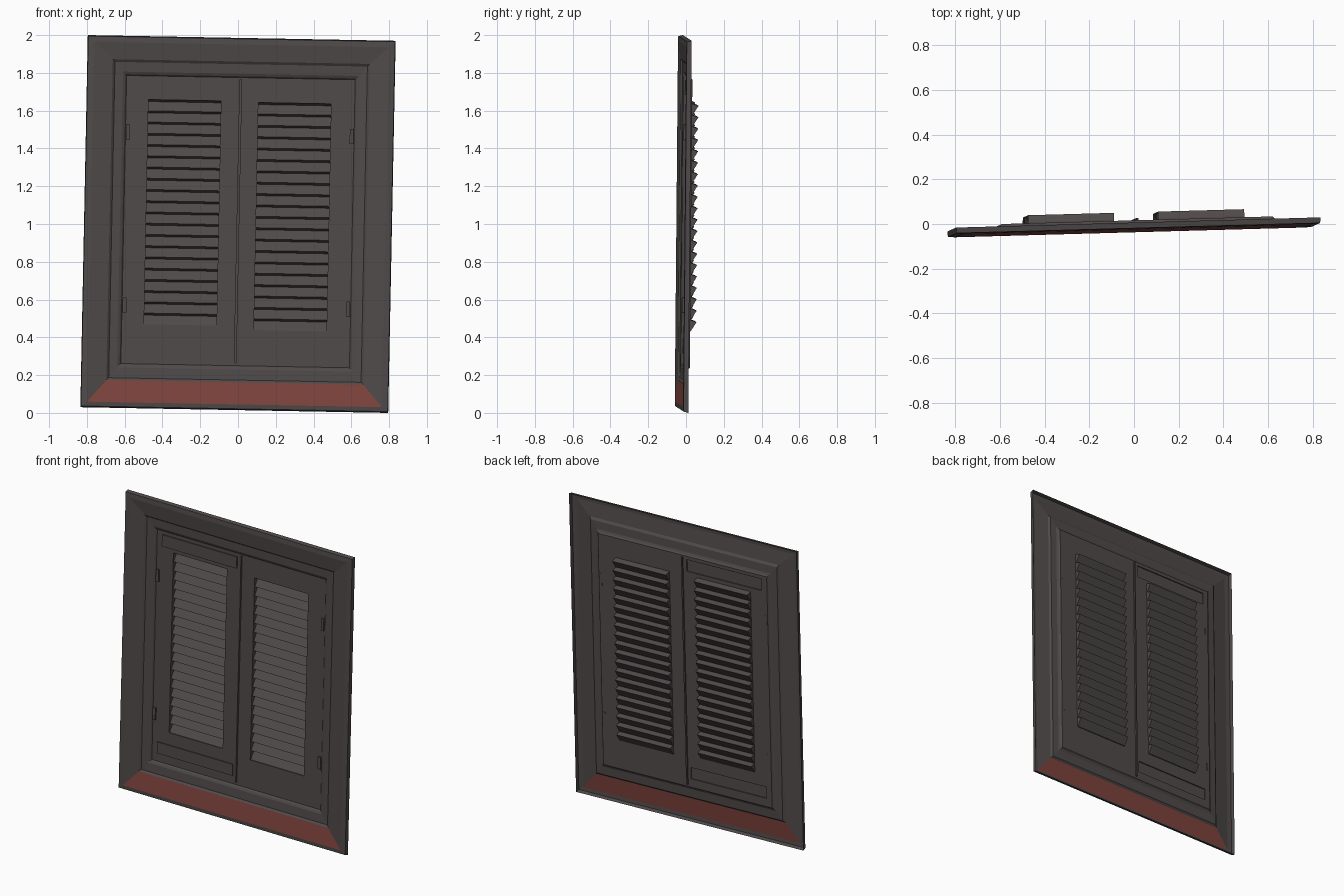
import bpy, bmesh
from mathutils import Vector

if "Cube" in bpy.data.objects:
    bpy.data.objects.remove(bpy.data.objects["Cube"])


def material(name, rgb):
    m = bpy.data.materials.new(name)
    m.diffuse_color = (*rgb, 1)
    m.use_nodes = True
    m.node_tree.nodes["Principled BSDF"].inputs["Base Color"].default_value = m.diffuse_color
    return m


GREY = material("dark grey paint", (0.080, 0.070, 0.068))
RED = material("brick red sill", (0.215, 0.058, 0.047))

PANEL = 0.012      # depth of the shutter boards
SLAT_LOW, SLAT_TIP = 0.018, 0.049


def place(u, w, d):
    """Window plane (across, up, depth) to the slightly rotated world position."""
    return Vector((u + 0.02 * w, d + 0.028 * u + 0.009 * w - 0.002, 1.0 + w - 0.0185 * u))


def finish(name, bm, mats=(GREY,)):
    bmesh.ops.remove_doubles(bm, verts=bm.verts, dist=0.0002)
    bmesh.ops.recalc_face_normals(bm, faces=bm.faces)
    if sum(f.normal.y * f.calc_area() for f in bm.faces) > 0:
        bmesh.ops.reverse_faces(bm, faces=bm.faces)
    me = bpy.data.meshes.new(name)
    bm.to_mesh(me)
    bm.free()
    for m in mats:
        me.materials.append(m)
    ob = bpy.data.objects.new(name, me)
    bpy.context.collection.objects.link(ob)
    return ob


def face(bm, pts, mat=0):
    f = bm.faces.new([bm.verts.new(place(*p)) for p in pts])
    f.material_index = mat


# Surround: nested mitred rings (half width, top, bottom, depth)
def build_surround():
    rings = [
        (0.815, 0.985, -0.985, 0.000),    # outer return
        (0.812, 0.980, -0.978, -0.025),
        (0.780, 0.950, -0.955, -0.027),   # front face
        (0.680, 0.860, -0.838, -0.015),   # sloped band, red at the sill
        (0.668, 0.846, -0.826, -0.005),   # moulding step
        (0.625, 0.795, -0.770, -0.002),
        (0.612, 0.782, -0.757, 0.004),
        (0.605, 0.775, -0.750, PANEL),    # rebate down to shutters
    ]
    bm = bmesh.new()
    loops = [[(-h, b, d), (h, b, d), (h, t, d), (-h, t, d)] for h, t, b, d in rings]
    for r, (a, c) in enumerate(zip(loops, loops[1:])):
        for i in range(4):
            j = (i + 1) % 4
            face(bm, [a[i], a[j], c[j], c[i]], 1 if (r == 2 and i == 0) else 0)
    finish("window_surround", bm, (GREY, RED))


# Shutter board: stepped sheet with an open slat window and raised or sunk rectangles
def build_board(name, u0, u1, hole, features):
    rects = [hole] + [f[:4] for f in features]
    us = sorted({u0, u1, *[r[0] for r in rects], *[r[1] for r in rects]})
    ws = sorted({-0.750, 0.775, *[r[2] for r in rects], *[r[3] for r in rects]})

    def inside(r, u, w):
        return r[0] < u < r[1] and r[2] < w < r[3]

    def depth(i, j):
        if not (0 <= i < len(us) - 1 and 0 <= j < len(ws) - 1):
            return PANEL
        u, w = (us[i] + us[i + 1]) / 2, (ws[j] + ws[j + 1]) / 2
        if inside(hole, u, w):
            return None
        return next((f[4] for f in features if inside(f, u, w)), PANEL)

    bm = bmesh.new()
    for i in range(len(us) - 1):
        for j in range(len(ws) - 1):
            d = depth(i, j)
            if d is None:
                continue
            a, b, c, e = us[i], us[i + 1], ws[j], ws[j + 1]
            face(bm, [(a, c, d), (b, c, d), (b, e, d), (a, e, d)])
            # step walls to the right and upper neighbours
            for d2, p, q in ((depth(i + 1, j), (b, c), (b, e)), (depth(i, j + 1), (a, e), (b, e))):
                if d2 is not None and d2 != d:
                    face(bm, [(*p, d), (*q, d), (*q, d2), (*p, d2)])
    finish(name, bm)


# Louvres: sawtooth slats with closed sides
def build_louvres(name, hole, count=20):
    u0, u1, w0, w1 = hole
    bm = bmesh.new()
    step = (w1 - w0) / count
    for k in range(count):
        lo = w0 + k * step
        tip, hi = lo + 0.82 * step, lo + step
        line = [(lo, SLAT_LOW), (tip, SLAT_TIP), (hi, SLAT_LOW)]
        for (wa, da), (wb, db) in zip(line, line[1:]):
            face(bm, [(u0, wa, da), (u1, wa, da), (u1, wb, db), (u0, wb, db)])
            for u in (u0, u1):
                face(bm, [(u, wa, PANEL), (u, wa, da), (u, wb, db), (u, wb, PANEL)])
    for w in (w0, w1):
        face(bm, [(u0, w, PANEL), (u1, w, PANEL), (u1, w, SLAT_LOW), (u0, w, SLAT_LOW)])
    finish(name, bm)


# Small box in window coordinates
def build_box(name, u0, u1, w0, w1, d0, d1):
    bm = bmesh.new()
    bmesh.ops.create_cube(bm, size=1)
    for v in bm.verts:
        s = v.co + Vector((0.5, 0.5, 0.5))
        v.co = place(u0 + (u1 - u0) * s.x, w0 + (w1 - w0) * s.z, d0 + (d1 - d0) * s.y)
    finish(name, bm)


build_surround()

# Shutters: the left one carries two raised battens, both meet at a thin sunk gap
left_hole = (-0.487, -0.103, -0.540, 0.650)
right_hole = (0.095, 0.480, -0.560, 0.645)
build_board("left_shutter", -0.605, 0.0, left_hole, [
    (-0.567, -0.030, 0.675, 0.752, 0.005),
    (-0.567, -0.025, -0.695, -0.620, 0.005),
    (-0.005, 0.0, -0.735, 0.765, 0.022),
])
build_board("right_shutter", 0.0, 0.605, right_hole, [
    (0.0, 0.004, -0.735, 0.765, 0.022),
])
build_louvres("left_louvres", left_hole)
build_louvres("right_louvres", right_hole)

# Hinges on both outer edges
for side, label in ((-1, "left"), (1, "right")):
    for w, level in ((0.475, "upper"), (-0.440, "lower")):
        c = side * 0.592
        build_box(f"{level}_{label}_hinge", c - 0.01, c + 0.01, w - 0.04, w + 0.04, 0.002, PANEL + 0.001)
